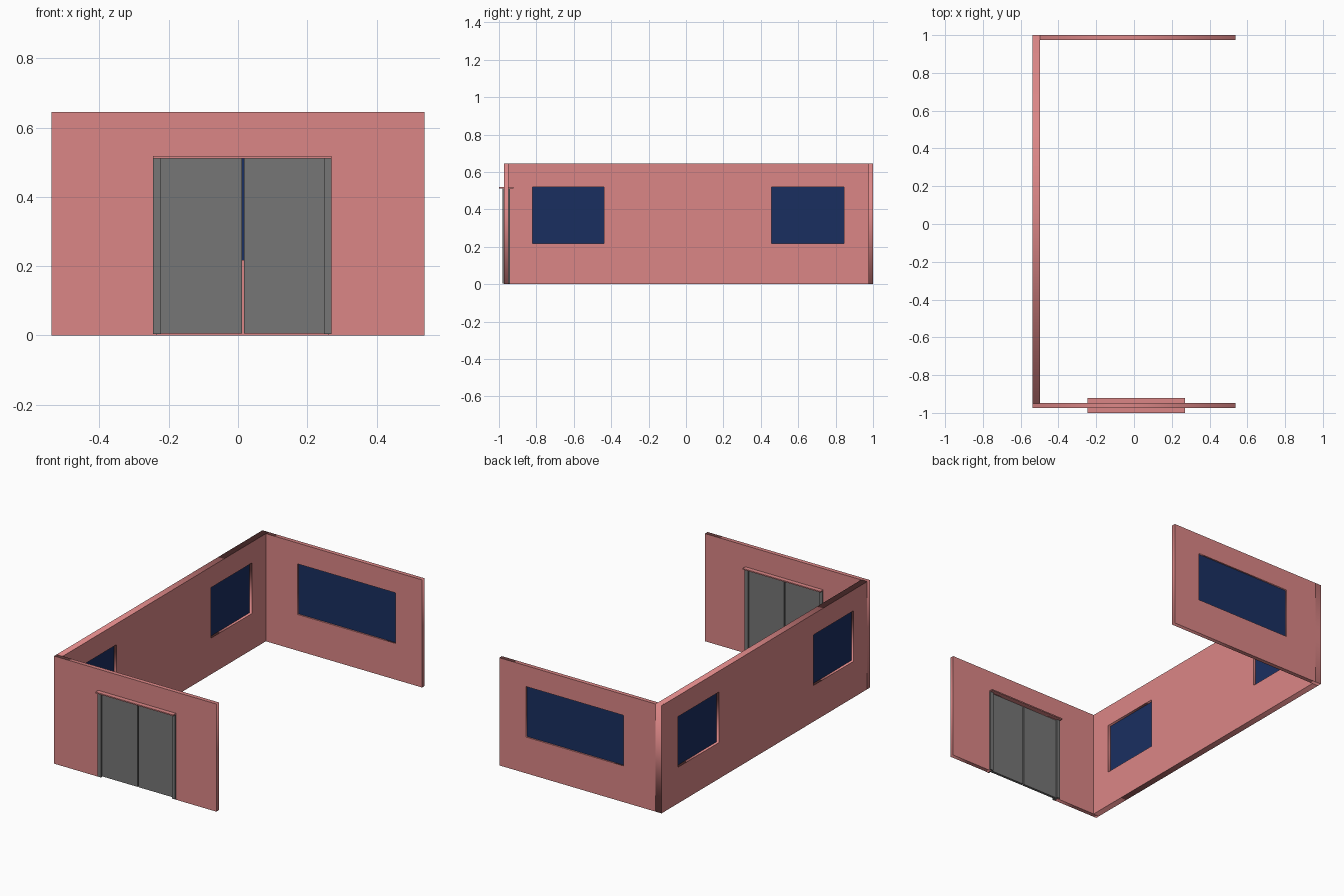
import bpy
from math import pi

if "Cube" in bpy.data.objects:
    bpy.data.objects.remove(bpy.data.objects["Cube"])


def material(name, rgb):
    m = bpy.data.materials.new(name)
    m.diffuse_color = (*rgb, 1)
    m.use_nodes = True
    m.node_tree.nodes["Principled BSDF"].inputs["Base Color"].default_value = m.diffuse_color
    return m


PINK = material("pink_plaster", (0.71, 0.24, 0.24))
NAVY = material("navy_glass", (0.010, 0.028, 0.118))
GREY = material("grey_metal", (0.18, 0.18, 0.18))
H = 0.645


def box(name, x, y, z, mat):
    bpy.ops.mesh.primitive_cube_add(size=1, location=[sum(r) / 2 for r in (x, y, z)])
    ob = bpy.context.object
    ob.name = name
    ob.scale = [r[1] - r[0] for r in (x, y, z)]
    bpy.ops.object.transform_apply(location=False, rotation=False, scale=True)
    ob.data.materials.append(mat)
    return ob


def rect(u, z):
    return [(u[0], z[0]), (u[1], z[0]), (u[1], z[1]), (u[0], z[1])]


def wall(name, outlines, thickness, location, turn):
    """Extrude an upright outline; inner outlines become openings."""
    cu = bpy.data.curves.new(name, 'CURVE')
    cu.dimensions = '2D'
    cu.fill_mode = 'BOTH'
    cu.extrude = thickness / 2
    for pts in outlines:
        sp = cu.splines.new('POLY')
        sp.points.add(len(pts) - 1)
        for p, (u, v) in zip(sp.points, pts):
            p.co = (u, v, 0, 1)
        sp.use_cyclic_u = True
    ob = bpy.data.objects.new(name, cu)
    bpy.context.collection.objects.link(ob)
    ob.location = location
    ob.rotation_euler = (pi / 2, 0, turn)
    cu.materials.append(PINK)
    bpy.ops.object.select_all(action='DESELECT')
    ob.select_set(True)
    bpy.context.view_layer.objects.active = ob
    bpy.ops.object.convert(target='MESH')


# Long side wall with two windows
side_windows = [(-0.82, -0.438), (0.457, 0.845)]
WZ = (0.217, 0.52)
wall("side_wall", [rect((-0.95, 1.0), (0, H))] + [rect(w, WZ) for w in side_windows],
     0.04, (-0.518, 0, 0), pi / 2)
for i, w in enumerate(side_windows):
    box(f"side_window_pane_{i + 1}", (-0.522, -0.514), w, WZ, NAVY)

# Back wall with one wide window
back_window = (-0.287, 0.36)
wall("back_wall", [rect((-0.538, 0.538), (0, H)), rect(back_window, WZ)],
     0.025, (0, 0.9875, 0), 0)
box("back_window_pane", back_window, (0.984, 0.991), WZ, NAVY)

# Front wall notched for the doorway
X0, X1, DZ = -0.245, 0.27, 0.511
wall("front_wall", [[(-0.538, 0), (X0 + 0.01, 0), (X0 + 0.01, DZ), (X1 - 0.01, DZ),
                     (X1 - 0.01, 0), (0.538, 0), (0.538, H), (-0.538, H)]],
     0.025, (0, -0.9605, 0), 0)

# Door frame: two posts and a thin canopy
for side, x in (("left", (X0, X0 + 0.022)), ("right", (X1 - 0.022, X1))):
    box(f"door_post_{side}", x, (-0.98, -0.941), (0.004, DZ), GREY)
box("door_canopy", (X0, X1), (-1.0, -0.922), (DZ, 0.518), PINK)

# Double door leaves with a narrow gap
for side, x in (("left", (X0 + 0.022, 0.011)), ("right", (0.017, X1 - 0.022))):
    box(f"door_leaf_{side}", x, (-0.968, -0.953), (0.006, DZ), GREY)
